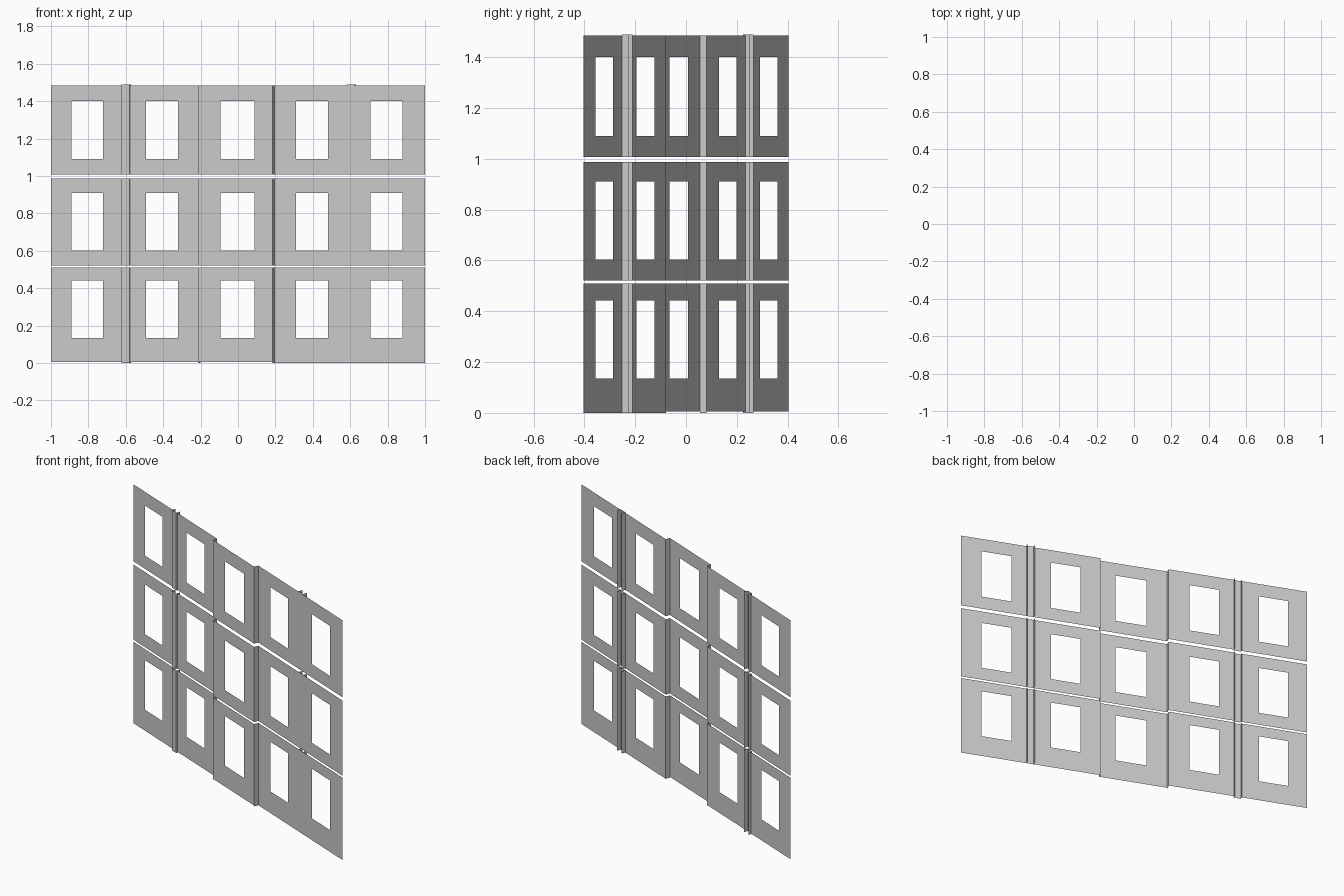
import bpy, math

if "Cube" in bpy.data.objects:
    bpy.data.objects.remove(bpy.data.objects["Cube"])

# Wall runs diagonally across the plan; x is measured along its base line
SLOPE = math.radians(22.0)
NX, NY = -math.sin(SLOPE), -math.cos(SLOPE)   # direction facing the front


def plan(x, forward=0.0):
    return (x + NX * forward, -x * math.tan(SLOPE) + NY * forward)


def sheet(name, quads):
    """Thin vertical sheet; each quad is (plan point a, plan point b, z0, z1)."""
    verts, faces, index = [], [], {}

    def vert(p, z):
        key = (round(p[0], 5), round(p[1], 5), round(z, 5))
        if key not in index:
            index[key] = len(verts)
            verts.append(key)
        return index[key]

    for a, b, z0, z1 in quads:
        faces.append((vert(a, z0), vert(b, z0), vert(b, z1), vert(a, z1)))
    mesh = bpy.data.meshes.new(name)
    mesh.from_pydata(verts, [], faces)
    obj = bpy.data.objects.new(name, mesh)
    bpy.context.collection.objects.link(obj)
    return obj


def window_panel(name, x0, x1, w0, w1, z0, z1, s0, s1, forward):
    """Panel as a 3 x 3 grid with the middle cell left open."""
    xs, zs = (x0, w0, w1, x1), (z0, s0, s1, z1)
    sheet(name, [(plan(xs[i], forward), plan(xs[i + 1], forward), zs[j], zs[j + 1])
                 for i in range(3) for j in range(3) if (i, j) != (1, 1)])


def strip(name, points, z0, z1):
    sheet(name, [(a, b, z0, z1) for a, b in zip(points, points[1:])])


STEP = 0.028   # how far the middle bay stands forward

# Storeys: bottom, top, window sill, window head
storeys = [(0.0, 0.51, 0.135, 0.442),
           (0.522, 0.988, 0.603, 0.91),
           (1.008, 1.485, 1.09, 1.40)]

# Bays: start, end, window start, window end, forward offset
bays = [(-1.0, -0.62, -0.89, -0.722, 0),
        (-0.58, -0.2, -0.492, -0.322, 0),
        (-0.2, 0.194, -0.082, 0.0985, STEP),
        (0.194, 0.58, 0.309, 0.48, 0),
        (0.622, 1.0, 0.709, 0.88, 0)]

# Channels between outer bays: start, end, front and back offsets
channels = [(-0.62, -0.578, 0.009, -0.017), (0.58, 0.622, 0.0, -0.026)]

for s, (z0, z1, sill, head) in enumerate(storeys, 1):
    for b, (x0, x1, w0, w1, fwd) in enumerate(bays, 1):
        base = 0.005 if s == 1 and b < 4 else z0
        window_panel(f"window_panel_{s}_{b}", x0, x1, w0, w1, base, z1, sill, head, fwd)
    # Returns joining the forward middle bay to its neighbours
    for side, x in (("left", -0.2), ("right", 0.194)):
        strip(f"bay_return_{side}_{s}", [plan(x), plan(x, STEP)], z0, z1)
    # Channel strips, open to the back
    for c, (x0, x1, front, back) in enumerate(channels, 1):
        top = z1 + (0.004 if s == 3 else 0)
        strip(f"channel_strip_{s}_{c}",
              [plan(x0, back), plan(x0, front), plan(x1, front), plan(x1, back)], z0, top)
